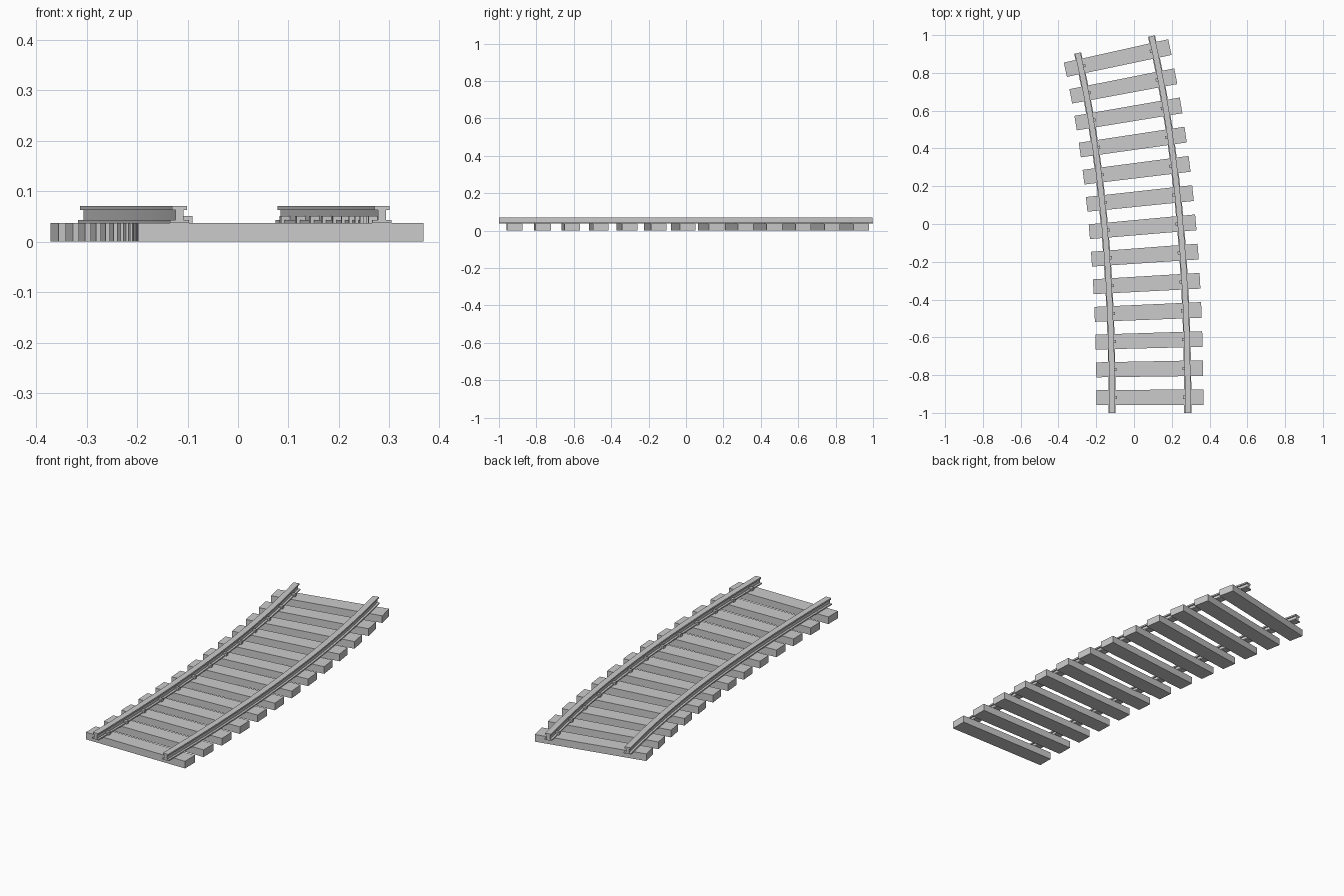
import bpy, bmesh, math
from mathutils import Vector

if "Cube" in bpy.data.objects:
    bpy.data.objects.remove(bpy.data.objects["Cube"])

LENGTH = 1.963            # centre line length
HALF_GAUGE = 0.2005
START = Vector((0.0845, -1.0))


def heading(s):
    # curve tightens gently along its length
    return math.radians(3.62 * s + 1.51 * s * s)


def warp(d, s, z):
    """Map (sideways offset, distance along track, height) onto the curve."""
    x, y, n = START.x, START.y, 60
    for i in range(n):
        a = heading(s * (i + 0.5) / n)
        x -= math.sin(a) * s / n
        y += math.cos(a) * s / n
    a = heading(s)
    return (x + d * math.cos(a), y + d * math.sin(a), z)


def sweep(name, profile, stations):
    """Closed profile of (offset, z) swept through the stations, with end caps."""
    bm = bmesh.new()
    rings = [[bm.verts.new(warp(d, s, z)) for d, z in profile] for s in stations]
    n = len(profile)
    for a, b in zip(rings, rings[1:]):
        for i in range(n):
            j = (i + 1) % n
            bm.faces.new((a[i], a[j], b[j], b[i]))
    bm.faces.new(rings[0])
    bm.faces.new(rings[-1])
    bmesh.ops.recalc_face_normals(bm, faces=bm.faces)
    mesh = bpy.data.meshes.new(name)
    bm.to_mesh(mesh)
    bm.free()
    ob = bpy.data.objects.new(name, mesh)
    bpy.context.collection.objects.link(ob)
    return ob


def block(name, d0, d1, s, width, z0, z1):
    profile = [(d0, z0), (d1, z0), (d1, z1), (d0, z1)]
    return sweep(name, profile, [s - width / 2, s + width / 2])


# I-shaped rails: foot, web, head
half = [(0.019, 0.037), (0.019, 0.043), (0.008, 0.043),
        (0.008, 0.063), (0.015, 0.063), (0.015, 0.071)]
section = half + [(-d, z) for d, z in reversed(half)]
steps = [LENGTH * i / 24 for i in range(25)]
for side, label in ((-1, "left"), (1, "right")):
    sweep(f"{label}_rail", [(d + side * HALF_GAUGE, z) for d, z in section], steps)

# Sleepers, each with a rail clip on the inner side of both rails
for i in range(13):
    s = 0.082 + 0.1505 * i
    block(f"sleeper_{i + 1}", -0.283, 0.283, s, 0.081, 0.0, 0.037)
    for side, label in ((-1, "left"), (1, "right")):
        d0, d1 = sorted((side * (HALF_GAUGE - 0.008), side * (HALF_GAUGE - 0.026)))
        block(f"{label}_clip_{i + 1}", d0, d1, s, 0.016, 0.037, 0.051)
